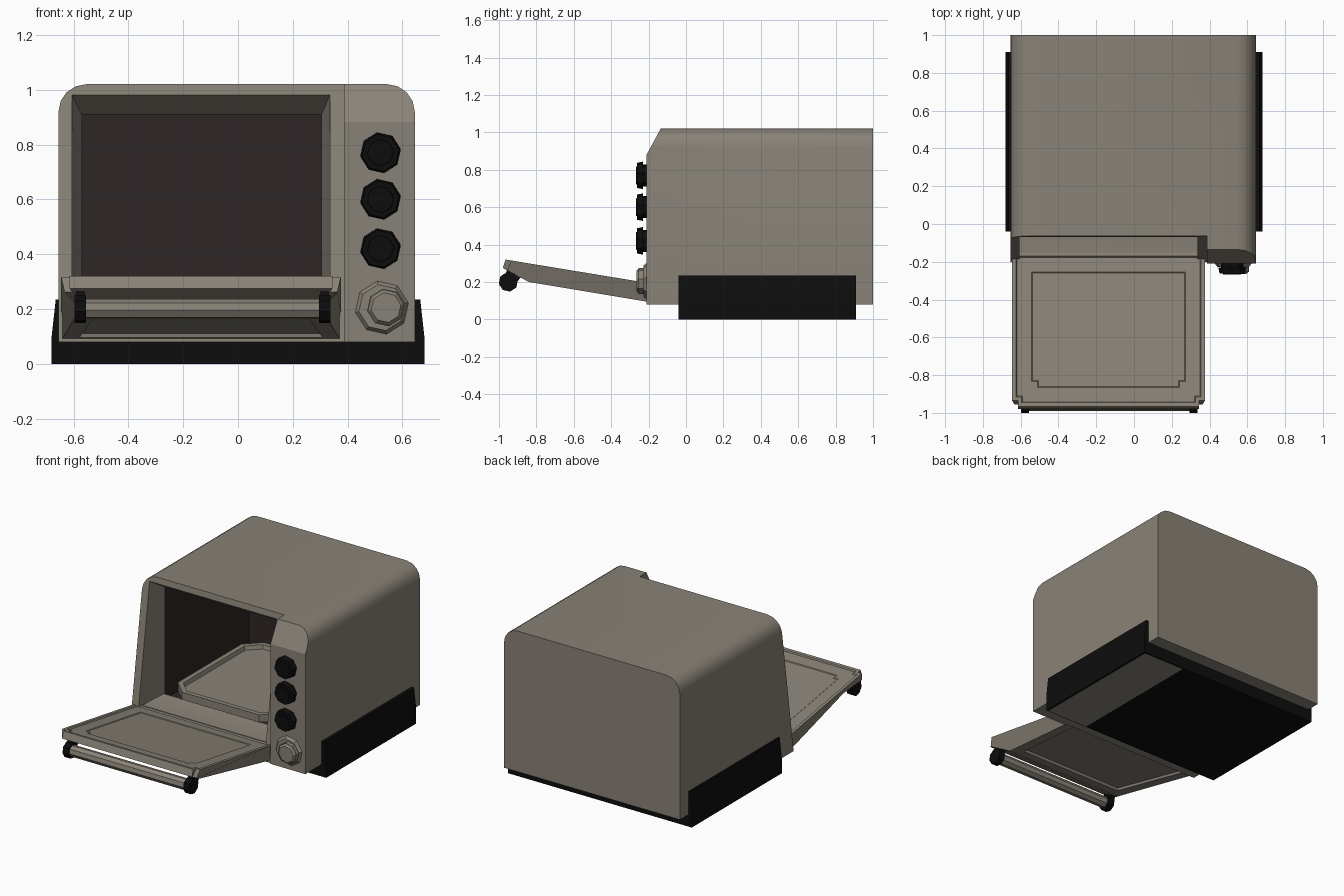
import bpy, bmesh, math
from mathutils import Matrix, Vector

cube = bpy.data.objects.get("Cube")
if cube:
    bpy.data.objects.remove(cube, do_unlink=True)


def material(name, rgb):
    m = bpy.data.materials.new(name)
    m.use_nodes = True
    m.diffuse_color = (*rgb, 1)
    m.node_tree.nodes["Principled BSDF"].inputs["Base Color"].default_value = (*rgb, 1)
    return m


TAUPE = material("taupe metal", (0.25, 0.225, 0.185))
BLACK = material("black plastic", (0.004, 0.004, 0.004))
BROWN = material("dark brown lining", (0.028, 0.019, 0.019))


def finish(bm, name, mat):
    bmesh.ops.recalc_face_normals(bm, faces=bm.faces)
    me = bpy.data.meshes.new(name)
    bm.to_mesh(me)
    bm.free()
    me.materials.append(mat)
    ob = bpy.data.objects.new(name, me)
    bpy.context.collection.objects.link(ob)
    return ob


def place(axis, p, t):
    """Put a profile point p at distance t along the axis."""
    return {"x": (t, *p), "y": (p[0], t, p[1]), "z": (*p, t)}[axis]


def prism_mesh(points, axis, a, b):
    bm = bmesh.new()
    ends = [[bm.verts.new(place(axis, p, t)) for p in points] for t in (a, b)]
    for ring in ends:
        bm.faces.new(ring)
    n = len(points)
    for i in range(n):
        j = (i + 1) % n
        bm.faces.new((ends[0][i], ends[0][j], ends[1][j], ends[1][i]))
    bmesh.ops.recalc_face_normals(bm, faces=bm.faces)
    return bm


def prism(name, points, axis, a, b, mat):
    return finish(prism_mesh(points, axis, a, b), name, mat)


def rect(x0, x1, y0, y1):
    return [(x0, y0), (x1, y0), (x1, y1), (x0, y1)]


def disc(name, axis, centre, r1, r2, depth, mat):
    """Eight-sided disc; r2 is the radius at the front or +x end."""
    bm = bmesh.new()
    bmesh.ops.create_cone(bm, cap_ends=True, segments=8, radius1=r1, radius2=r2, depth=depth)
    turn = Matrix.Rotation(math.pi / 2, 4, "X" if axis == "y" else "Y")
    spin = Matrix.Rotation(math.radians(10), 4, "Z")
    bm.transform(Matrix.Translation(centre) @ turn @ spin)
    return finish(bm, name, mat)


def cut(ob, cutter):
    cutter.hide_render = True
    mod = ob.modifiers.new("cut", "BOOLEAN")
    mod.operation = "DIFFERENCE"
    mod.solver = "EXACT"
    mod.material_mode = "TRANSFER"
    mod.object = cutter
    bpy.context.view_layer.objects.active = ob
    bpy.ops.object.modifier_apply(modifier=mod.name)
    bpy.data.objects.remove(cutter, do_unlink=True)


def recess(bm, direction, margin, depth):
    """Inset the largest face that points along the direction."""
    bm.normal_update()
    face = max((f for f in bm.faces if f.normal.dot(Vector(direction)) > 0.8),
               key=lambda f: f.calc_area())
    bmesh.ops.inset_region(bm, faces=[face], thickness=margin)
    bmesh.ops.inset_region(bm, faces=[face], thickness=0.008, depth=-depth)


# Housing: rounded top corners, extruded front to back
L, R, TOP, RAD = -0.655, 0.645, 1.02, 0.1
outline = [(L, 0.08), (R, 0.08)]
for cx, start in ((R - RAD, 0), (L + RAD, 90)):
    for k in range(5):
        a = math.radians(start + k * 22.5)
        outline.append((cx + RAD * math.cos(a), TOP - RAD + RAD * math.sin(a)))
housing = prism("housing", outline, "y", -0.21, 1.0, TAUPE)

# Sloping front beside the control panel, and the panel's slanted top
cut(housing, prism("slope_cutter", [(-0.5, 0.0), (-0.212, 0.0), (-0.052, 1.1), (-0.5, 1.1)],
                   "x", -0.8, 0.387, TAUPE))
cut(housing, prism("panel_cutter", [(-0.22, 0.863), (-0.092, 1.1), (-0.22, 1.1)],
                   "x", 0.3, 0.8, TAUPE))

# Mouth of the oven: straight in front, tapering to the chamber
bm = bmesh.new()
rings = []
for y, x0, x1, z0, z1 in ((-0.4, -0.605, 0.335, 0.18, 0.98), (-0.068, -0.605, 0.335, 0.18, 0.98),
                          (0.04, -0.57, 0.305, 0.2, 0.91)):
    rings.append([bm.verts.new((x, y, z)) for x, z in rect(x0, x1, z0, z1)])
for a, b in zip(rings, rings[1:]):
    for i in range(4):
        j = (i + 1) % 4
        bm.faces.new((a[i], a[j], b[j], b[i]))
bm.faces.new(rings[0])
bm.faces.new(rings[-1])
cut(housing, finish(bm, "mouth_cutter", TAUPE))
cut(housing, prism("chamber_cutter", rect(-0.57, 0.305, 0.16, 0.91), "y", 0.035, 0.93, BROWN))

bpy.ops.object.select_all(action="DESELECT")
housing.select_set(True)
bpy.context.view_layer.objects.active = housing
bpy.ops.object.shade_smooth_by_angle(angle=math.radians(25))

# Base with side skirts, and the lighter plate under it
half = [(0.68, 0.0), (0.68, 0.1), (0.665, 0.235), (0.63, 0.235), (0.63, 0.085)]
prism("base", half + [(-x, z) for x, z in reversed(half)], "y", -0.04, 0.91, BLACK)
prism("underside_plate", rect(0.36, 0.665, -0.035, 0.9), "z", -0.0, -0.002, TAUPE).location.z = 0.001

# Baking tray with cut corners and a raised rim
c = 0.1
tray_half = [(0.385 - c, 0.0), (0.385, c), (0.385, 0.87 - c), (0.385 - c, 0.87)]
tray_outline = [(x - 0.13, y) for x, y in tray_half] + [(-x - 0.13, y) for x, y in reversed(tray_half)]
bm = prism_mesh(tray_outline, "z", 0.215, 0.265)
recess(bm, (0, 0, 1), 0.035, 0.025)
finish(bm, "baking_tray", TAUPE)

# Open door: wedge-tipped slab with framed panels on both faces
bm = prism_mesh([(-0.15, 0.085), (-0.15, 0.186), (-0.965, 0.32), (-0.98, 0.275), (-0.84, 0.2)],
                "x", -0.645, 0.375)
for v in bm.verts:
    if abs(v.co.y + 0.84) < 0.001:
        v.co.x += 0.07 if v.co.x < 0 else -0.07
corners = [e for e in bm.edges if all(v.co.y < -0.95 for v in e.verts)
           and abs(e.verts[0].co.x - e.verts[1].co.x) < 0.01]
bmesh.ops.bevel(bm, geom=corners, offset=0.03, segments=2, affect="EDGES")
recess(bm, (0, 0, 1), 0.028, 0.008)
recess(bm, (0, 0, 1), 0.11, 0.004)
recess(bm, (0, 0, -1), 0.09, 0.015)
finish(bm, "door", TAUPE)

# Door handle: bar, end caps and short brackets
disc("handle_bar", "x", (-0.13, -0.953, 0.2), 0.037, 0.037, 0.9, TAUPE)
for side, x in (("right", -0.576), ("left", 0.316)):
    disc("handle_cap_" + side, "x", (x, -0.95, 0.2), 0.052, 0.052, 0.042, BLACK)
    prism("handle_bracket_" + side, [(-0.97, 0.23), (-0.91, 0.19), (-0.88, 0.23), (-0.95, 0.285)],
          "x", x - 0.015, x + 0.015, BLACK)

# Control knobs
for i, z in enumerate((0.77, 0.6, 0.42)):
    disc(f"knob_collar_{i + 1}", "y", (0.52, -0.22, z), 0.06, 0.06, 0.03, BLACK)
    disc(f"knob_{i + 1}", "y", (0.52, -0.246, z), 0.075, 0.068, 0.034, BLACK)
    disc(f"knob_face_{i + 1}", "y", (0.52, -0.264, z), 0.05, 0.048, 0.006, BLACK)

# Large push button on its flange
disc("button_flange", "y", (0.525, -0.215, 0.205), 0.104, 0.085, 0.025, TAUPE)
disc("button", "y", (0.54, -0.238, 0.205), 0.07, 0.07, 0.03, TAUPE)
disc("button_cap", "y", (0.54, -0.257, 0.205), 0.07, 0.055, 0.016, TAUPE)
